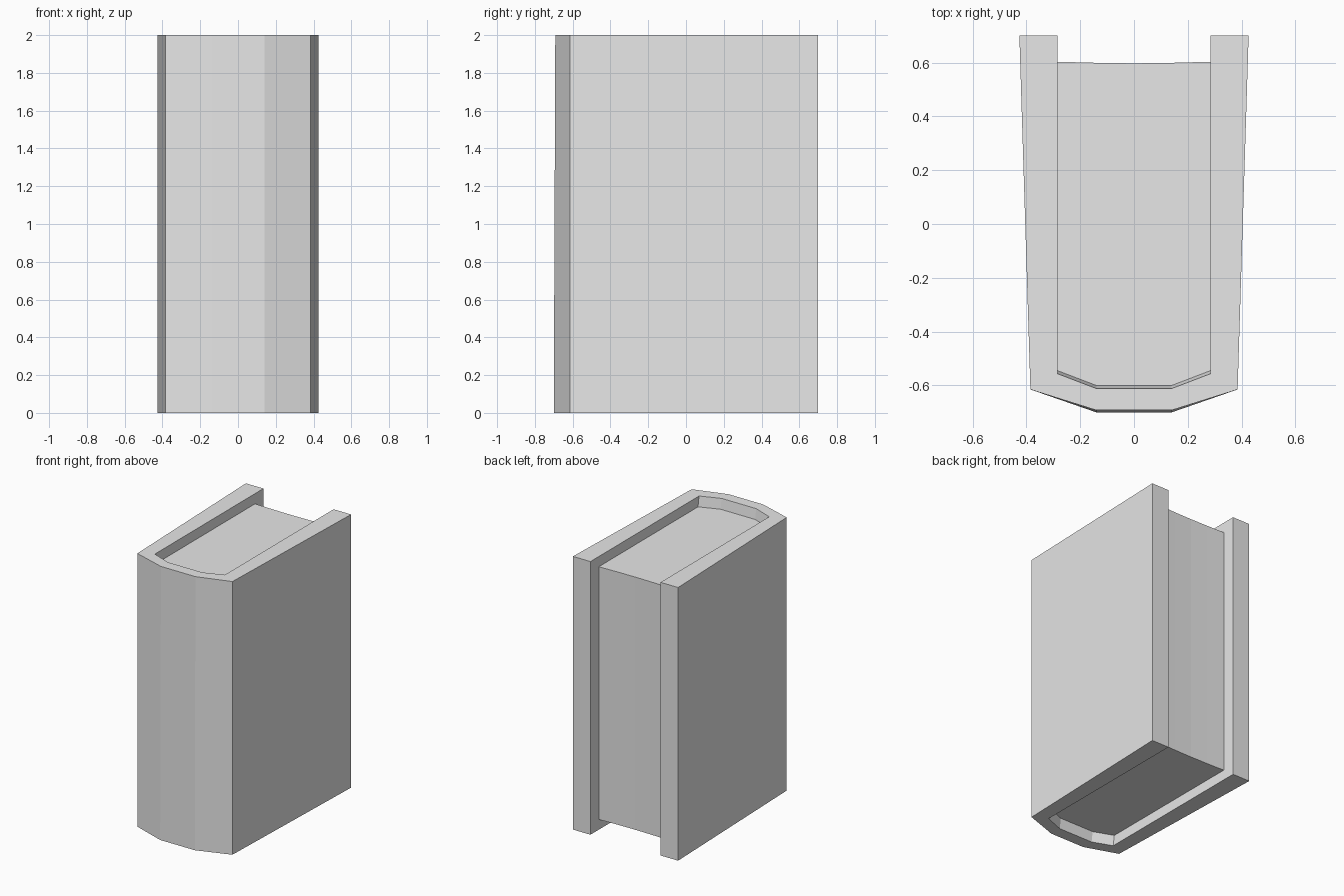
import bpy
import bmesh

if "Cube" in bpy.data.objects:
    bpy.data.objects.remove(bpy.data.objects["Cube"])

HEIGHT = 2.0
RECESS = 0.075

grey = bpy.data.materials.new("plain grey")
grey.use_nodes = True
grey.diffuse_color = (0.8, 0.8, 0.8, 1)
grey.node_tree.nodes["Principled BSDF"].inputs["Base Color"].default_value = (0.8, 0.8, 0.8, 1)


def mirrored(half):
    """Complete a right-hand outline with its mirror image."""
    return half + [(-x, y) for x, y in reversed(half) if x > 0]


def loft(name, sections, capped=True):
    """Join equal outlines, given as (z, points), into one solid."""
    bm = bmesh.new()
    rings = [[bm.verts.new((x, y, z)) for x, y in points] for z, points in sections]
    count = len(rings[0])
    for low, high in zip(rings, rings[1:]):
        for i in range(count):
            j = (i + 1) % count
            bm.faces.new((low[i], low[j], high[j], high[i]))
    caps = [bm.faces.new(rings[0]), bm.faces.new(rings[-1])]
    bmesh.ops.recalc_face_normals(bm, faces=bm.faces)
    bmesh.ops.triangulate(bm, faces=caps)
    mesh = bpy.data.meshes.new(name)
    bm.to_mesh(mesh)
    bm.free()
    mesh.materials.append(grey)
    obj = bpy.data.objects.new(name, mesh)
    bpy.context.collection.objects.link(obj)
    return obj


# Cover: two boards and a faceted spine in one U-shaped outline
def cover_outline(spine_y):
    inner = [(0.284, 0.7), (0.284, -0.557), (0.14, -0.612)]
    outer = [(0.14, spine_y), (0.385, -0.615), (0.426, 0.7)]
    left_outer = [(-x, y) for x, y in outer]
    return inner + [(-x, y) for x, y in reversed(inner)] + left_outer[::-1] + outer


loft("book_cover", [(0, cover_outline(-0.70)), (HEIGHT, cover_outline(-0.692))])

# Pages: recessed block with a slightly hollow fore edge
fore_edge = [(0, 0.597), (0.14, 0.599), (0.284, 0.603)]
spine_side = [(0.284, -0.557), (0.14, -0.612)]
page_outline = mirrored(fore_edge + spine_side)
loft("page_block", [(RECESS, page_outline), (HEIGHT - RECESS, page_outline)])

# Lining: thin sloped collar between the pages and the spine at each end
rim = [(0.284, -0.557), (0.14, -0.612), (-0.14, -0.612), (-0.284, -0.557)]
foot = [(x, y + 0.012) for x, y in reversed(rim)]
for name, edge, level in (("top_lining", HEIGHT, HEIGHT - RECESS),
                          ("bottom_lining", 0, RECESS)):
    loft(name, [(edge, rim + [(x, y + 0.0005) for x, y in reversed(rim)]),
                (level, rim + foot)])
